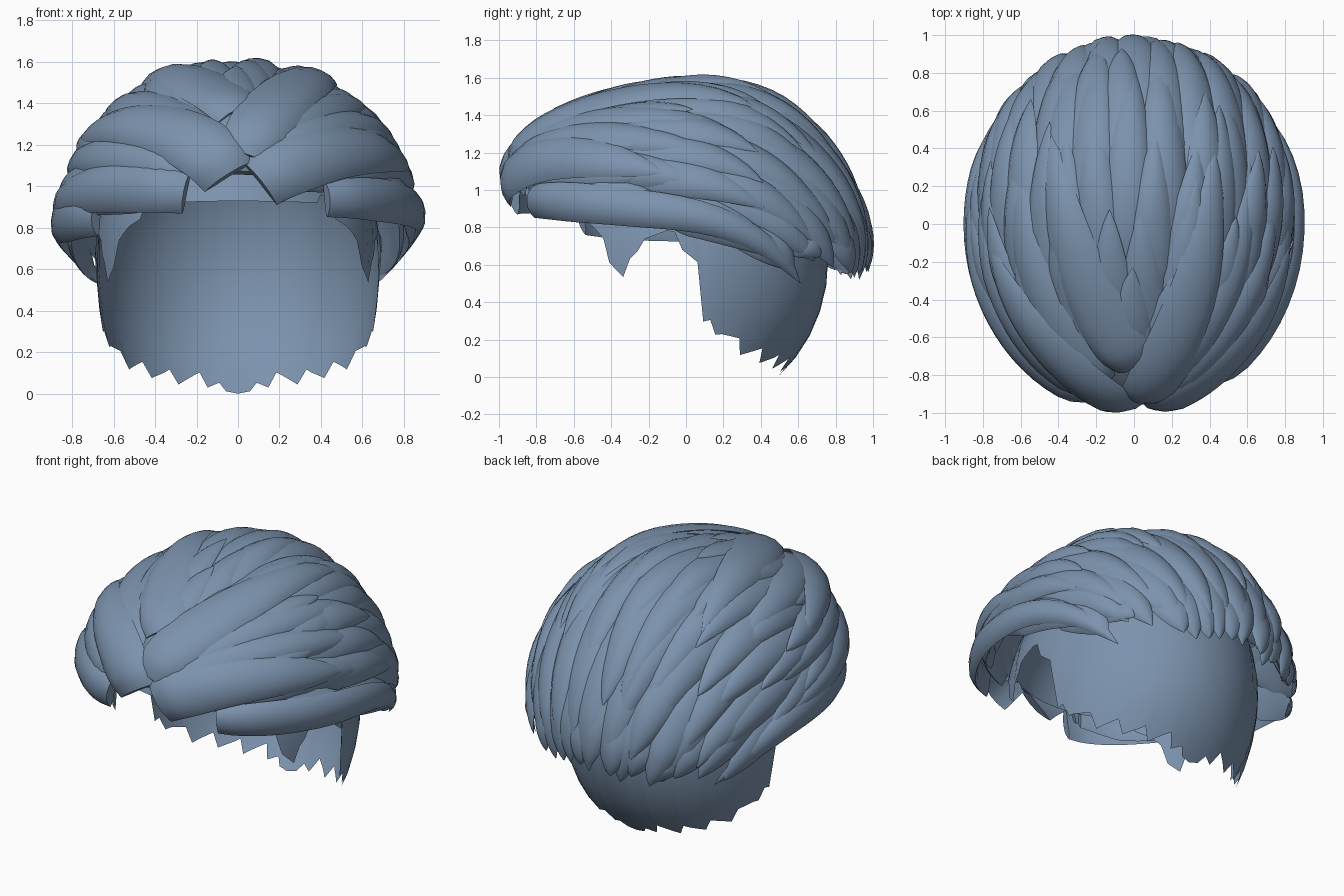
import bpy, bmesh, random
from math import sin, cos, pi, radians, asin
from mathutils import Vector

random.seed(4)
cube = bpy.data.objects.get("Cube")
if cube:
    bpy.data.objects.remove(cube, do_unlink=True)

hair = bpy.data.materials.new("slate_blue_hair")
hair.use_nodes = True
COLOR = (0.2, 0.29, 0.42, 1)
hair.diffuse_color = COLOR
hair.node_tree.nodes["Principled BSDF"].inputs["Base Color"].default_value = COLOR


def finish(name, bm, angle):
    bmesh.ops.recalc_face_normals(bm, faces=bm.faces)
    mesh = bpy.data.meshes.new(name)
    bm.to_mesh(mesh)
    bm.free()
    mesh.materials.append(hair)
    for p in mesh.polygons:
        p.use_smooth = True
    mesh.set_sharp_from_angle(angle=radians(angle))
    obj = bpy.data.objects.new(name, mesh)
    bpy.context.collection.objects.link(obj)


def bridge(bm, a, b):
    n = len(a)
    for i in range(n):
        j = (i + 1) % n
        bm.faces.new((a[i], a[j], b[j], b[i]))


# Scalp shell with a stepped hairline: (degrees from the front, height)
HAIRLINE = [(0, .93), (38, .92), (52, .76), (66, .5), (69, .58), (72, .6), (73, .74),
            (84, .73), (90, .68), (96, .58), (97, .25), (107, .22), (119, .12),
            (144, .05), (165, .03), (180, 0)]


def hairline(deg):
    for (a, za), (b, zb) in zip(HAIRLINE, HAIRLINE[1:]):
        if deg <= b:
            return za + (zb - za) * (deg - a) / (b - a)


def build_scalp():
    bm = bmesh.new()
    cols, rows, mid = 120, 14, .62
    rings = [[] for _ in range(rows)]
    for i in range(cols):
        deg = 360 * i / cols
        fold = min(deg, 360 - deg)
        step = .07 * (round(fold / 3) % 5) / 4 if 38 < fold < 174 else 0
        z = hairline(fold) + step
        low = asin((z - mid) / (.88 if z > mid else .82))
        for r in range(rows):
            phi = low + (pi / 2 - low) * r / rows
            height, fullness = (.88, 1) if phi > 0 else (.82, .55)
            rings[r].append(bm.verts.new((.69 * cos(phi) ** fullness * sin(radians(deg)),
                                          -.02 - .78 * cos(phi) * cos(radians(deg)),
                                          mid + height * sin(phi))))
    for a, b in zip(rings, rings[1:]):
        bridge(bm, a, b)
    crown = bm.verts.new((0, -.02, 1.5))
    for i in range(cols):
        bm.faces.new((rings[-1][i], rings[-1][(i + 1) % cols], crown))
    finish("scalp", bm, 50)


# Locks run front to back over a sheared ellipsoid; roll is the angle from the top.
# The flow bends down toward the nape so the tips fan out behind.
def on_sphere(u, roll):
    a, r = pi * u, radians(roll)
    s = min(1, max(0, (u - .4) / .6))
    tilt = radians(48) * s * s * (3 - 2 * s)
    y, z = -cos(a), sin(a) * cos(r)
    return Vector((sin(a) * sin(r), y * cos(tilt) + z * sin(tilt),
                   z * cos(tilt) - y * sin(tilt)))


# The lower rim slopes down to the back while the crown is fuller behind
def to_head(q, raise_by):
    q = q.normalized() * (1 + raise_by)
    crown_shift = .17 * q.y * max(q.z, 0) ** 3
    return Vector((.86 * q.x, .97 * q.y, .8 + .8 * q.z - .11 * q.y + crown_shift))


OUTER = [-1, -.85, -.45, 0, .45, .85, 1]
INNER = [.6, 0, -.6]


def build_lock(name, start, end, width, lift0, lift1, thick, blunt):
    bm = bmesh.new()
    steps, rings = 18, []

    def path(t):
        return on_sphere(start[0] + (end[0] - start[0]) * t,
                         start[1] + (end[1] - start[1]) * max(t, 0) ** .75)

    for k in range(steps + 1):
        t = k / steps
        q = path(t)
        tangent = path(min(t + .02, 1)) - path(max(t - .02, 0))
        side = q.cross(tangent).normalized()
        if blunt:
            w = (.85 + .15 * min(1, t / .2)) * (1 - t ** 3) ** .75
        else:
            w = (.5 + .5 * min(1, t / .3)) * (1 - t ** 3) ** .85
        w = max(.012, w)
        lift = lift0 + (lift1 - lift0) * t
        h = thick * min(1, w * 1.3)
        # The cut end rolls in slightly
        if blunt:
            lift -= .035 * max(0, 1 - t / .12) ** 2
        ring = [(s, lift + h * (1 - abs(s) ** 2.6)) for s in OUTER]
        ring += [(s, lift - h * .35) for s in INNER]
        rings.append([bm.verts.new(to_head(q + side * s * w * width, r)) for s, r in ring])
    for a, b in zip(rings, rings[1:]):
        bridge(bm, a, b)
    bm.faces.new(rings[0])
    bm.faces.new(rings[-1])
    finish(name, bm, 50)


build_scalp()

# Large swept locks framing the face: name, start, end, half width, lift
FRONT = [
    ("forelock_base", (.07, 2), (.42, 2), .16, -.035),
    ("left_fringe", (.06, 42), (.46, 70), .195, .025),
    ("left_lower_sweep", (.17, 83), (.74, 86), .135, .01),
    ("left_upper_sweep", (.12, 32), (.54, 60), .15, .0),
    ("left_temple_sweep", (.14, 22), (.58, 48), .15, -.01),
    ("left_crown_band", (.1, 8), (.58, 30), .19, .025),
    ("right_fringe", (.06, -16), (.46, -60), .2, .03),
    ("right_crown_band", (.22, 0), (.6, -32), .18, .015),
    ("right_middle_sweep", (.16, -26), (.58, -47), .17, -.005),
    ("right_lower_fringe", (.1, -74), (.56, -84), .155, .015),
    ("right_upper_sweep", (.12, -56), (.55, -70), .15, -.005),
    ("right_lower_sweep", (.3, -91), (.74, -86), .14, .005),
]
for name, start, end, width, lift in FRONT:
    build_lock(name + "_lock", start, end, width, lift, lift, .045, True)

# Overlapping rows of pointed locks over the crown, sides and back
for row, u0 in enumerate((.13, .24, .34, .43, .51, .58, .65, .71)):
    count = round(3.3 * sin(pi * min(u0 + .15, .75)) / .27)
    splay = .88 if u0 < .4 else 1
    for i in range(count):
        f = (i + .5 + .25 * (row % 2 * 2 - 1)) / count
        roll = -86 + 172 * f
        u1 = u0 + .32 - .14 * u0 + random.uniform(-.03, .04)
        # Trim the tips along the sloping lower border
        border = .7 - random.uniform(0, .06)
        tip = to_head(on_sphere(u1, roll), 0)
        while tip.z < border - .13 * tip.y:
            u1 -= .01
            tip = to_head(on_sphere(u1, roll), 0)
        if u1 - u0 > .07:
            build_lock(f"row_{row + 1}_lock_{i + 1}",
                       (u0 + random.uniform(-.02, .02), roll * splay),
                       (u1, roll + random.uniform(-6, 6)), .165,
                       -.075, random.uniform(.0, .025), .05, False)
